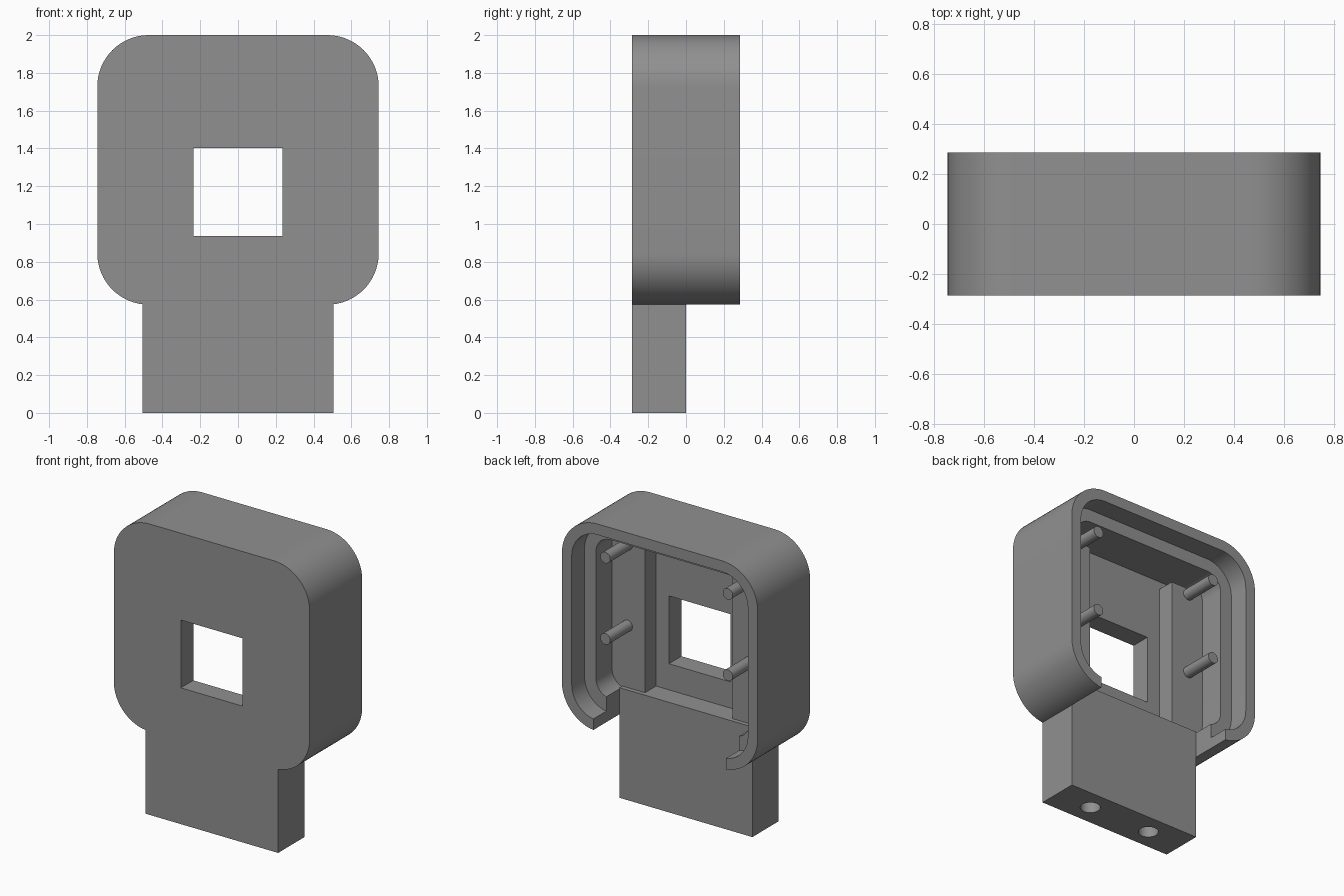
import bpy, bmesh, math

if "Cube" in bpy.data.objects:
    bpy.data.objects.remove(bpy.data.objects["Cube"])

grey = bpy.data.materials.new("mid_grey")
grey.diffuse_color = (0.28, 0.28, 0.28, 1)
grey.use_nodes = True
grey.node_tree.nodes["Principled BSDF"].inputs["Base Color"].default_value = grey.diffuse_color


def finish(name, bm):
    bmesh.ops.recalc_face_normals(bm, faces=bm.faces)
    me = bpy.data.meshes.new(name)
    bm.to_mesh(me)
    bm.free()
    ob = bpy.data.objects.new(name, me)
    bpy.context.collection.objects.link(ob)
    me.materials.append(grey)
    return ob


def prism(name, pts, y0, y1):
    """Extrude an (x, z) outline from y0 to y1."""
    bm = bmesh.new()
    f = bm.faces.new([bm.verts.new((x, y0, z)) for x, z in pts])
    r = bmesh.ops.extrude_face_region(bm, geom=[f])
    for v in r["geom"]:
        if isinstance(v, bmesh.types.BMVert):
            v.co.y = y1
    return finish(name, bm)


def rounded(name, hx, z0, z1, r, y0, y1, n=16):
    pts = []
    corners = [(hx - r, z1 - r), (r - hx, z1 - r), (r - hx, z0 + r), (hx - r, z0 + r)]
    for q, (cx, cz) in enumerate(corners):
        for i in range(n + 1):
            a = math.pi / 2 * (q + i / n)
            pts.append((cx + r * math.cos(a), cz + r * math.sin(a)))
    return prism(name, pts, y0, y1)


def box(name, x0, x1, y0, y1, z0, z1):
    return prism(name, [(x0, z0), (x1, z0), (x1, z1), (x0, z1)], y0, y1)


def disc(cx, cz, r, n=32):
    return [(cx + r * math.cos(2 * math.pi * i / n), cz + r * math.sin(2 * math.pi * i / n))
            for i in range(n)]


def combine(target, tool, op):
    m = target.modifiers.new(op, "BOOLEAN")
    m.operation, m.object, m.solver = op, tool, "EXACT"
    bpy.context.view_layer.objects.active = target
    bpy.ops.object.modifier_apply(modifier=m.name)
    bpy.data.objects.remove(tool)


# Rounded housing, open at the back with a stepped lid seat
body = rounded("housing", 0.745, 0.573, 2.0, 0.272, -0.285, 0.285)
combine(body, rounded("lid_seat", 0.67, 0.648, 1.925, 0.197, 0.145, 0.4), "DIFFERENCE")
combine(body, rounded("cavity", 0.583, 0.745, 1.838, 0.11, -0.15, 0.4), "DIFFERENCE")
# Opening in the bottom wall behind the neck
combine(body, box("slot", -0.505, 0.505, 0.0, 0.4, 0.4, 0.757), "DIFFERENCE")
# Neck block
combine(body, box("neck", -0.505, 0.505, -0.285, 0.0, 0.0, 0.757), "UNION")
# Raised pads on each side of the cavity, and their pins
for s in (-1, 1):
    xs = sorted((s * 0.333, s * 0.64))
    combine(body, box("pad", xs[0], xs[1], -0.2, -0.03, 0.70, 1.785), "UNION")
    for z in (1.183, 1.742):
        combine(body, prism("pin", disc(s * 0.466, z, 0.038), -0.1, 0.212), "UNION")
# Square window through the front plate
combine(body, box("window", -0.235, 0.235, -0.5, -0.05, 0.937, 1.403), "DIFFERENCE")
# Blind holes in the underside of the neck
for s in (-1, 1):
    bm = bmesh.new()
    bmesh.ops.create_cone(bm, cap_ends=True, segments=32, radius1=0.063, radius2=0.063, depth=1.0)
    bmesh.ops.translate(bm, verts=bm.verts, vec=(s * 0.236, -0.1425, 0.0))
    combine(body, finish("hole", bm), "DIFFERENCE")

# Smooth curved walls, keep edges sharp
bpy.ops.object.select_all(action="DESELECT")
body.select_set(True)
bpy.context.view_layer.objects.active = body
bpy.ops.object.shade_smooth_by_angle(angle=math.radians(25))
